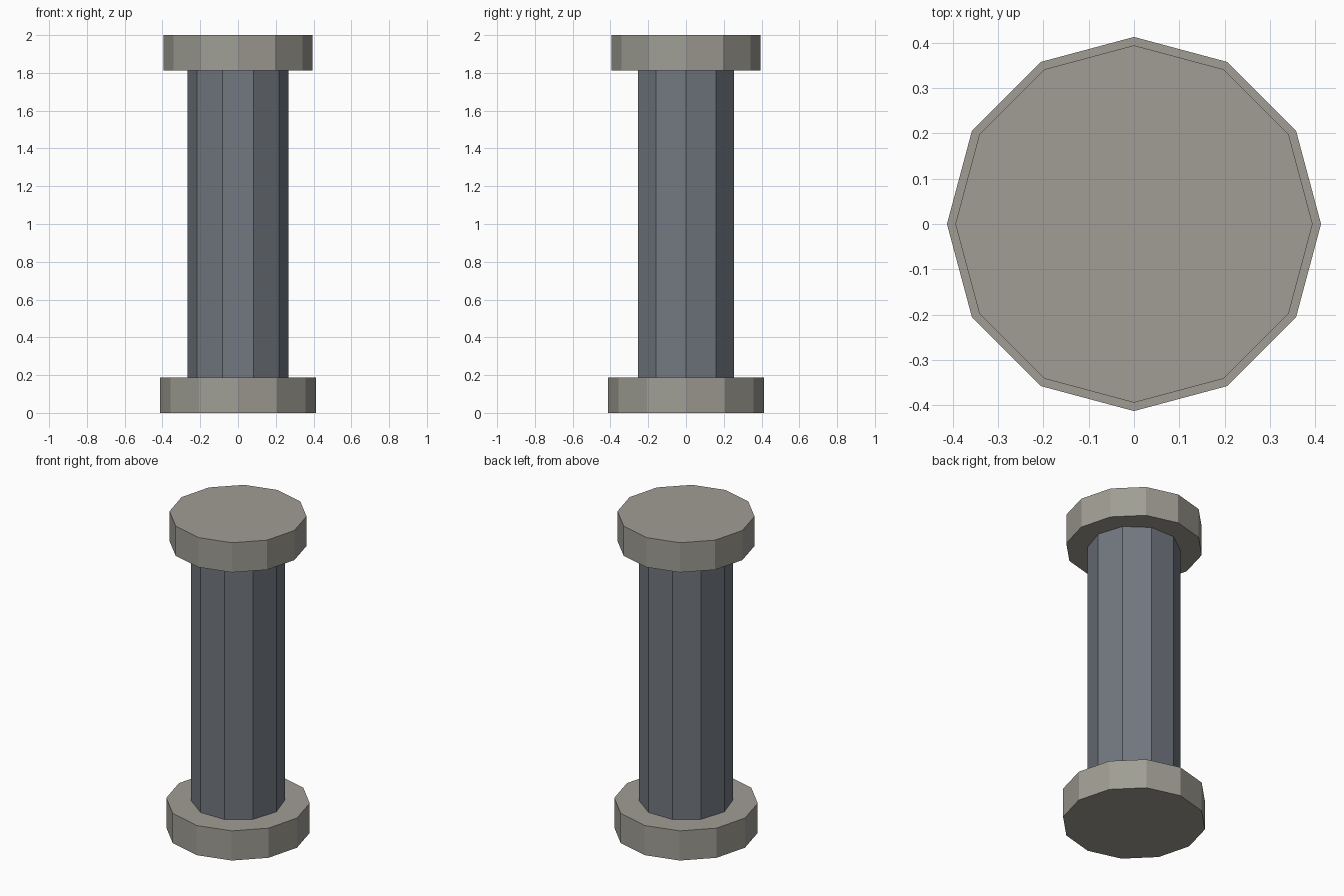
import bpy
import math

cube = bpy.data.objects.get("Cube")
if cube:
    bpy.data.objects.remove(cube, do_unlink=True)


def make_material(name, rgb):
    color = (*rgb, 1.0)
    mat = bpy.data.materials.new(name)
    mat.use_nodes = True
    mat.diffuse_color = color
    bsdf = next(n for n in mat.node_tree.nodes if n.type == "BSDF_PRINCIPLED")
    bsdf.inputs["Base Color"].default_value = color
    return mat


def add_prism(name, sides, radius, bottom, top, mat):
    """Flat-shaded upright prism with a corner on the x axis."""
    bpy.ops.mesh.primitive_cylinder_add(
        vertices=sides, radius=radius, depth=top - bottom,
        location=(0, 0, (bottom + top) / 2), rotation=(0, 0, math.pi / 2))
    obj = bpy.context.object
    obj.name = name
    obj.data.name = name
    obj.data.materials.append(mat)
    bpy.ops.object.transform_apply(location=False, rotation=True, scale=True)
    return obj


warm_stone = make_material("warm grey stone", (0.35, 0.34, 0.295))
blue_stone = make_material("blue grey stone", (0.17, 0.19, 0.22))

HEIGHT = 2.0
SLAB = 0.1875

# Wide foot, ten-sided shaft and slightly narrower cap
add_prism("base", 12, 0.4125, 0, SLAB, warm_stone)
add_prism("shaft", 10, 0.268, SLAB, HEIGHT - SLAB, blue_stone)
add_prism("capital", 12, 0.394, HEIGHT - SLAB, HEIGHT, warm_stone)
